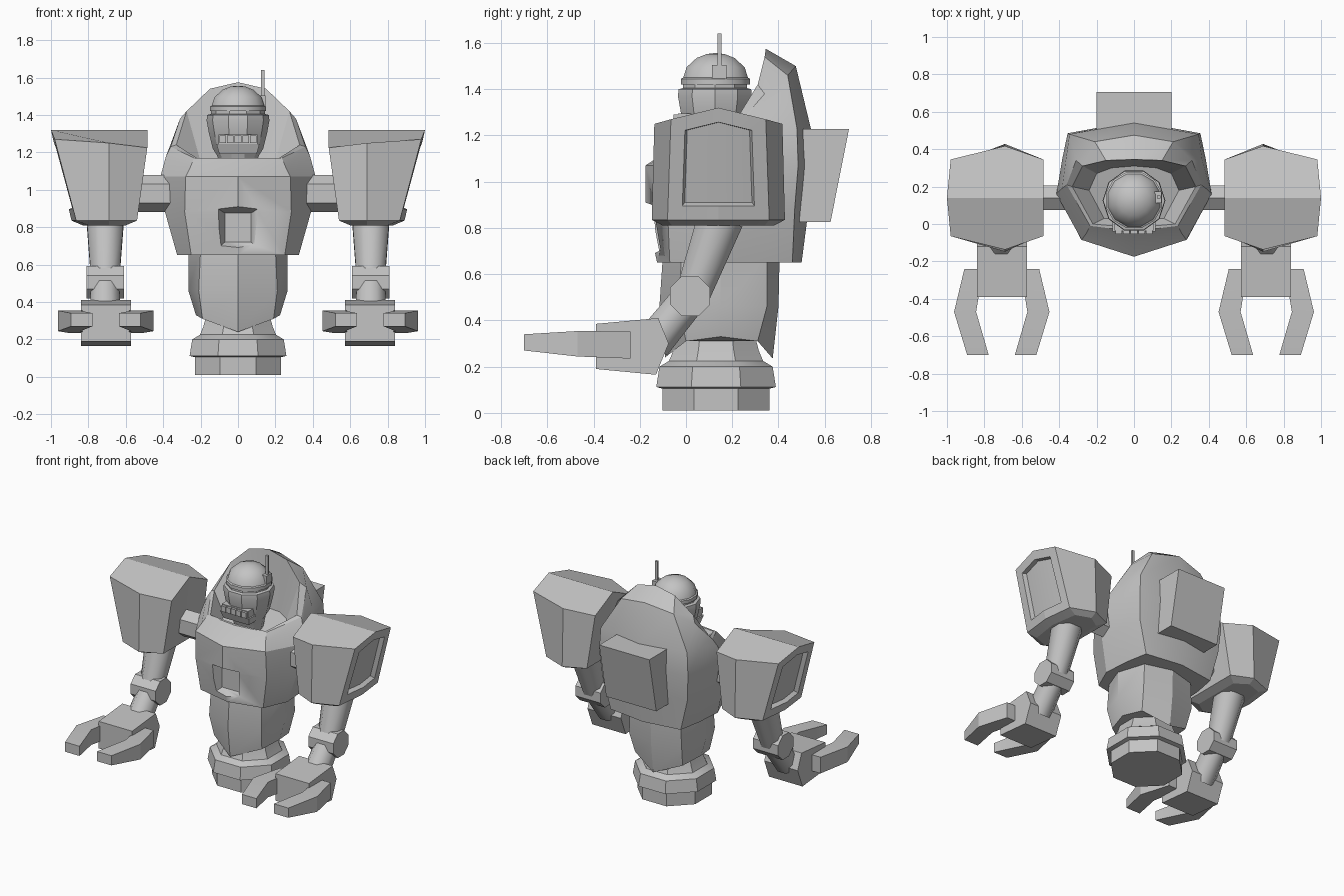
import bpy, bmesh, math
from mathutils import Vector

if "Cube" in bpy.data.objects:
    bpy.data.objects.remove(bpy.data.objects["Cube"])

grey = bpy.data.materials.new("plain grey")
grey.diffuse_color = (0.55, 0.55, 0.55, 1)
grey.use_nodes = True
grey.node_tree.nodes["Principled BSDF"].inputs["Base Color"].default_value = grey.diffuse_color


def finish(name, bm, angle=28):
    bmesh.ops.remove_doubles(bm, verts=bm.verts, dist=1e-5)
    bmesh.ops.recalc_face_normals(bm, faces=bm.faces)
    me = bpy.data.meshes.new(name)
    bm.to_mesh(me)
    bm.free()
    me.materials.append(grey)
    ob = bpy.data.objects.new(name, me)
    bpy.context.collection.objects.link(ob)
    bpy.ops.object.select_all(action='DESELECT')
    ob.select_set(True)
    bpy.context.view_layer.objects.active = ob
    bpy.ops.object.shade_smooth_by_angle(angle=math.radians(angle))
    return ob


def loft_bm(rings):
    bm = bmesh.new()
    rows = [[bm.verts.new(p) for p in r] for r in rings]
    n = len(rows[0])
    for a, b in zip(rows, rows[1:]):
        for i in range(n):
            j = (i + 1) % n
            bm.faces.new((a[i], a[j], b[j], b[i]))
    bm.faces.new(rows[0])
    bm.faces.new(rows[-1])
    return bm


def loft(name, rings, angle=28):
    return finish(name, loft_bm(rings), angle)


def both(half):
    """Close a right-hand half ring by reflecting it in x."""
    return half + [(-x, y, z) for x, y, z in reversed(half) if x > 1e-6]


def level(z, pts):
    return [(x, y, z) for x, y in pts]


def box(name, x0, x1, y0, y1, z0, z1):
    base = [(x0, y0), (x1, y0), (x1, y1), (x0, y1)]
    return loft(name, [level(z0, base), level(z1, base)])


def turned(name, profile, n, cy, phase=0.0, angle=28):
    """Stack of n-sided rings given as (z, radius)."""
    angs = [2 * math.pi * (i + phase) / n for i in range(n)]
    return loft(name, [[(r * math.cos(a), cy + r * math.sin(a), z) for a in angs]
                       for z, r in profile], angle)


def tube(name, p0, p1, r0, r1, n=8, angle=50):
    p0, p1 = Vector(p0), Vector(p1)
    q = (p1 - p0).to_track_quat('Z', 'Y')
    rings = [[p + q @ Vector((r * math.cos(a), r * math.sin(a), 0))
              for a in [2 * math.pi * (i + .5) / n for i in range(n)]]
             for p, r in ((p0, r0), (p1, r1))]
    return loft(name, rings, angle)


# Pedestal
turned("pedestal", [(.01, .25), (.105, .25), (.112, .28), (.20, .265),
                    (.225, .22), (.27, .20), (.34, .18)], 8, .13, .5)

# Waist with pointed lower edge
loft("waist", [
    both([(0, -.09, .24), (.19, 0, .31), (.225, .15, .33), (.19, .31, .31), (0, .375, .235)]),
    both(level(.46, [(0, -.115), (.21, -.03), (.265, .15), (.21, .35), (0, .40)])),
    both(level(.68, [(0, -.10), (.2, -.02), (.265, .15), (.2, .35), (0, .405)]))])

# Torso, collar and raised hood in one shell
torso = loft("torso", [both(r) for r in (
    level(.65, [(0, -.125), (.25, -.07), (.325, .10), (.31, .30), (.28, .46), (0, .50)]),
    level(.88, [(0, -.175), (.285, -.08), (.39, .13), (.37, .33), (.34, .47), (0, .53)]),
    level(1.07, [(0, -.175), (.28, -.085), (.415, .16), (.385, .34), (.355, .485), (0, .55)]),
    [(0, -.10, 1.12), (.255, -.05, 1.12), (.385, .19, 1.18), (.365, .34, 1.23),
     (.345, .48, 1.23), (0, .54, 1.23)],
    [(0, -.04, 1.17), (.235, -.01, 1.17), (.36, .21, 1.23), (.31, .34, 1.38),
     (.21, .44, 1.46), (0, .475, 1.50)],
    [(0, -.02, 1.17), (.22, .0, 1.17), (.33, .20, 1.24), (.275, .31, 1.42),
     (.15, .34, 1.54), (0, .345, 1.575)],
    [(0, .02, 1.10), (.16, .03, 1.10), (.24, .18, 1.10), (.20, .27, 1.15),
     (.12, .30, 1.17), (0, .31, 1.17)])])

# Tapered recess in the chest
cut = loft("recess_cutter", [
    [(-.18, -.27, .62), (.18, -.27, .62), (.18, -.27, .945), (-.18, -.27, .945)],
    [(-.07, -.08, .72), (.07, -.08, .72), (.07, -.08, .875), (-.07, -.08, .875)]])
cut.hide_render = True
mod = torso.modifiers.new("recess", 'BOOLEAN')
mod.operation = 'DIFFERENCE'
mod.object = cut
bpy.ops.object.select_all(action='DESELECT')
torso.select_set(True)
bpy.context.view_layer.objects.active = torso
bpy.ops.object.modifier_apply(modifier="recess")
bpy.data.objects.remove(cut)

# Backpack, leaning in towards the bottom
loft("backpack", [
    level(.825, [(-.2, .42), (.2, .42), (.2, .625), (-.2, .625)]),
    level(1.228, [(-.2, .46), (.2, .46), (.2, .705), (-.2, .705)])])

# Head: jaw, helmet, mouth and antenna
turned("face", [(1.08, .09), (1.18, .11), (1.22, .135), (1.30, .155), (1.37, .168),
                (1.40, .165), (1.405, .145), (1.43, .145)], 10, .125, 0)
turned("helmet", [(1.42, .155), (1.445, .155), (1.45, .145), (1.495, .13),
                  (1.535, .085), (1.552, .04), (1.556, .008)], 12, .128, .5, 40)
loft("muzzle", [
    level(1.19, [(-.10, -.02), (.10, -.02), (.10, .1), (-.10, .1)]),
    level(1.245, [(-.115, -.04), (.115, -.04), (.115, .1), (-.115, .1)])])
box("mouth_bar", -.105, .105, -.035, .08, 1.24, 1.295)
for i in range(5):
    x = (i - 2) * .041
    box("tooth", x - .018, x + .018, -.053, .0, 1.25, 1.29)
box("antenna_base", .11, .148, .112, .175, 1.445, 1.505)
box("antenna", .122, .142, .137, .153, 1.45, 1.64)

# Arms
for s, side in ((1, "right"), (-1, "left")):
    def P(x, y, z):
        return (s * x, y, z)

    def name(part):
        return side + "_" + part

    # Shoulder joint
    rod = [(.14 + .075 * math.sin(a), .98 + .1 * math.cos(a))
           for a in [math.pi * k / 3 for k in range(6)]]
    loft(name("shoulder_joint"), [[P(x, y, z) for y, z in rod] for x in (.33, .58)])

    # Shoulder block, ridge running along x, mirrored front to back
    def around(f):
        return [P(*p) for p in f] + [P(x, .28 - y, z) for x, y, z in reversed(f[1:-1])]
    bm = loft_bm([
        around([(.60, .14, .81), (.60, -.04, .81), (.69, -.10, .81),
                (.80, -.06, .81), (.83, .14, .81)]),
        around([(.54, .14, .835), (.54, -.08, .835), (.69, -.148, .835),
                (.865, -.08, .835), (.89, .14, .835)]),
        around([(.485, .14, 1.32), (.485, -.065, 1.225), (.69, -.137, 1.25),
                (.98, -.065, 1.27), (1.0, .14, 1.32)])])
    # Split the roof along its ridge
    bm.faces.ensure_lookup_table()
    roof = bm.faces[-1]
    ridge = [v for v in roof.verts if v.co.z > 1.31]
    bmesh.utils.face_split(roof, ridge[0], ridge[1])
    bmesh.ops.recalc_face_normals(bm, faces=bm.faces)
    # Sunken panel on the outer side
    outer = [f for f in bm.faces if f.normal.x * s > .85 and f.calc_center_median().x * s > .85]
    bmesh.ops.inset_region(bm, faces=outer, thickness=.062, depth=0, use_even_offset=True)
    bmesh.ops.inset_region(bm, faces=outer, thickness=.008, depth=-.03, use_even_offset=True)
    finish(name("shoulder"), bm, 10)

    # Upper arm, elbow and forearm
    tube(name("upper_arm"), P(.71, .15, .84), P(.71, .025, .50), .108, .08)
    tube(name("elbow"), P(.61, .018, .505), P(.81, .018, .505), .094, .094, 8, 28)
    tube(name("forearm"), P(.71, .01, .49), P(.71, -.145, .30), .082, .088)

    # Hand
    palm = [(-.39, .385), (-.12, .41), (-.075, .30), (-.13, .165), (-.39, .19)]
    loft(name("hand"), [[P(x, y, z) for y, z in palm] for x in (.573, .84)])

    # Two bent fingers: (offset out, offset in, y, z low, z high)
    for t, which in ((1, "outer"), (-1, "inner")):
        rows = [(.20, .10, -.24, .235, .352), (.255, .137, -.47, .244, .354),
                (.185, .07, -.70, .27, .34)]
        loft(name(which + "_finger"), [
            [P(.707 + t * o, y, a), P(.707 + t * o, y, b),
             P(.707 + t * i, y, b), P(.707 + t * i, y, a)]
            for o, i, y, a, b in rows])
